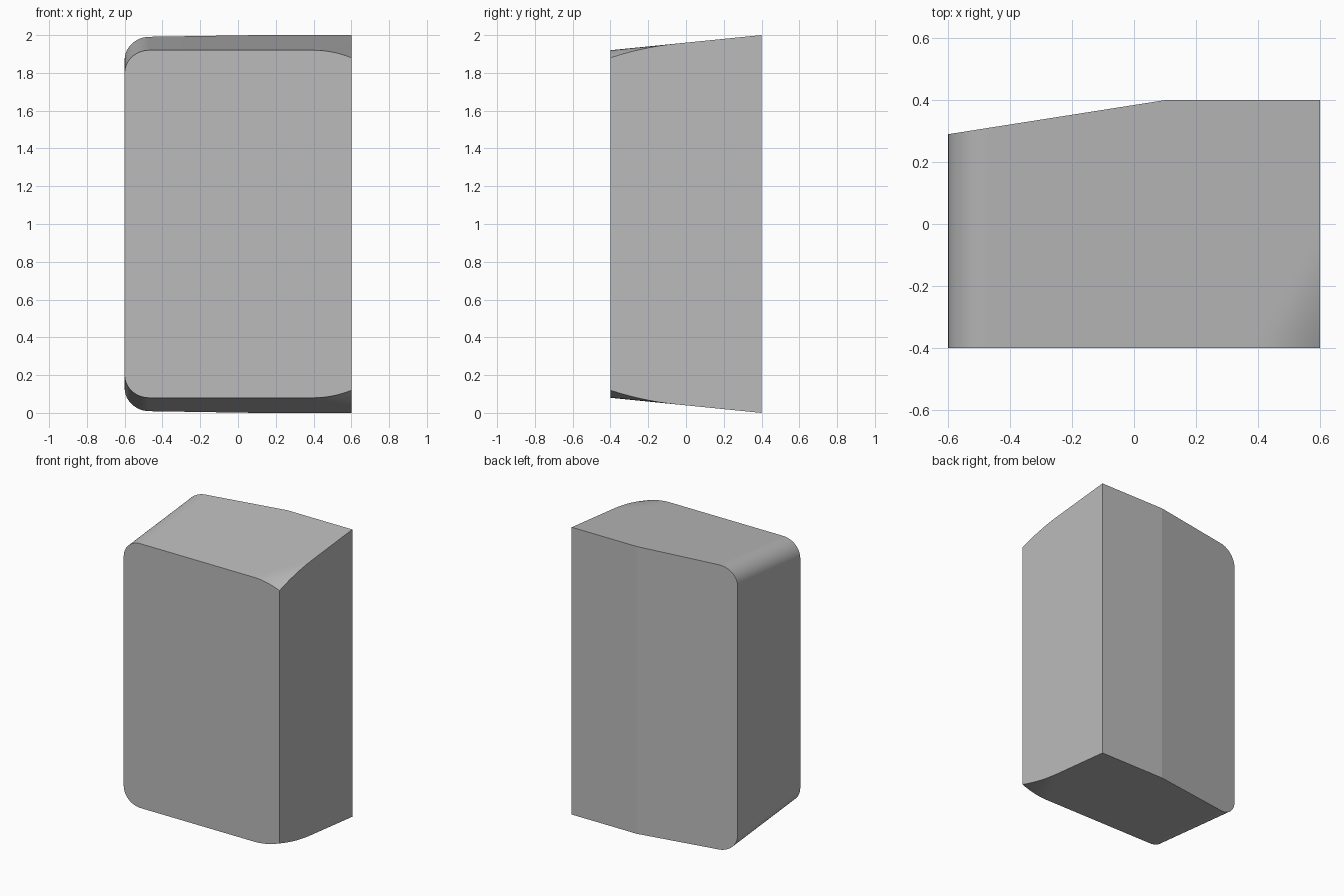
import bpy, bmesh, math

cube = bpy.data.objects.get("Cube")
if cube:
    bpy.data.objects.remove(cube, do_unlink=True)

LEFT, RIGHT, FRONT, BACK = -0.6, 0.6, -0.4, 0.4
ROUND_X, ROUND_Z = 0.13, 0.12      # rounding along the low-x edges
ARC, ROWS, FINE = 20, 16, 12


def back_y(x):
    """Plan outline of the back: straight, then angled forward."""
    return BACK - 0.11 * max(0.0, (0.1 - x) / 0.7)


def top_z(x, y):
    """Sloping top with one rounded edge and one swept-down corner."""
    z = 1.92 + 0.1 * (y - FRONT)
    t = min(1.0, max(0.0, (LEFT + ROUND_X - x) / ROUND_X))
    z -= ROUND_Z * (1 - math.sqrt(1 - t * t))
    s = max(0.0, (x - 0.4) / 0.2 - (y - FRONT) / 0.35)
    return z - 0.04 * s * s


# Column positions: rounded edge, flat middle, swept corner
columns = [LEFT + ROUND_X * (1 - math.cos(i / ARC * math.pi / 2)) for i in range(ARC)]
columns = [LEFT + ROUND_X * (1 - math.sin(math.pi / 2 * (1 - i / ARC))) for i in range(ARC + 1)]
columns += [-0.2, 0.1, 0.25]
columns += [0.4 + (RIGHT - 0.4) * i / FINE for i in range(FINE + 1)]

# Top surface
bm = bmesh.new()
grid = []
for x in columns:
    depth = back_y(x) - FRONT
    ys = [FRONT + depth * j / ROWS for j in range(ROWS + 1)]
    grid.append([bm.verts.new((x, y, top_z(x, y))) for y in ys])
for a, b in zip(grid, grid[1:]):
    for j in range(ROWS):
        bm.faces.new((a[j], b[j], b[j + 1], a[j + 1]))

# Extrude to the underside, which mirrors the top about mid height
result = bmesh.ops.extrude_face_region(bm, geom=bm.faces[:], use_keep_orig=True)
for v in result["geom"]:
    if isinstance(v, bmesh.types.BMVert):
        v.co.z = 2 - v.co.z
bmesh.ops.recalc_face_normals(bm, faces=bm.faces[:])

mesh = bpy.data.meshes.new("block_body")
bm.to_mesh(mesh)
bm.free()
body = bpy.data.objects.new("block_body", mesh)
bpy.context.collection.objects.link(body)

# Plain grey material
grey = bpy.data.materials.new("plain grey")
grey.use_nodes = True
colour = (0.5, 0.5, 0.5, 1)
grey.diffuse_color = colour
grey.node_tree.nodes["Principled BSDF"].inputs["Base Color"].default_value = colour
mesh.materials.append(grey)

# Smooth curves, crisp corners
bpy.ops.object.select_all(action="DESELECT")
body.select_set(True)
bpy.context.view_layer.objects.active = body
bpy.ops.object.shade_smooth_by_angle(angle=math.radians(7.5))
